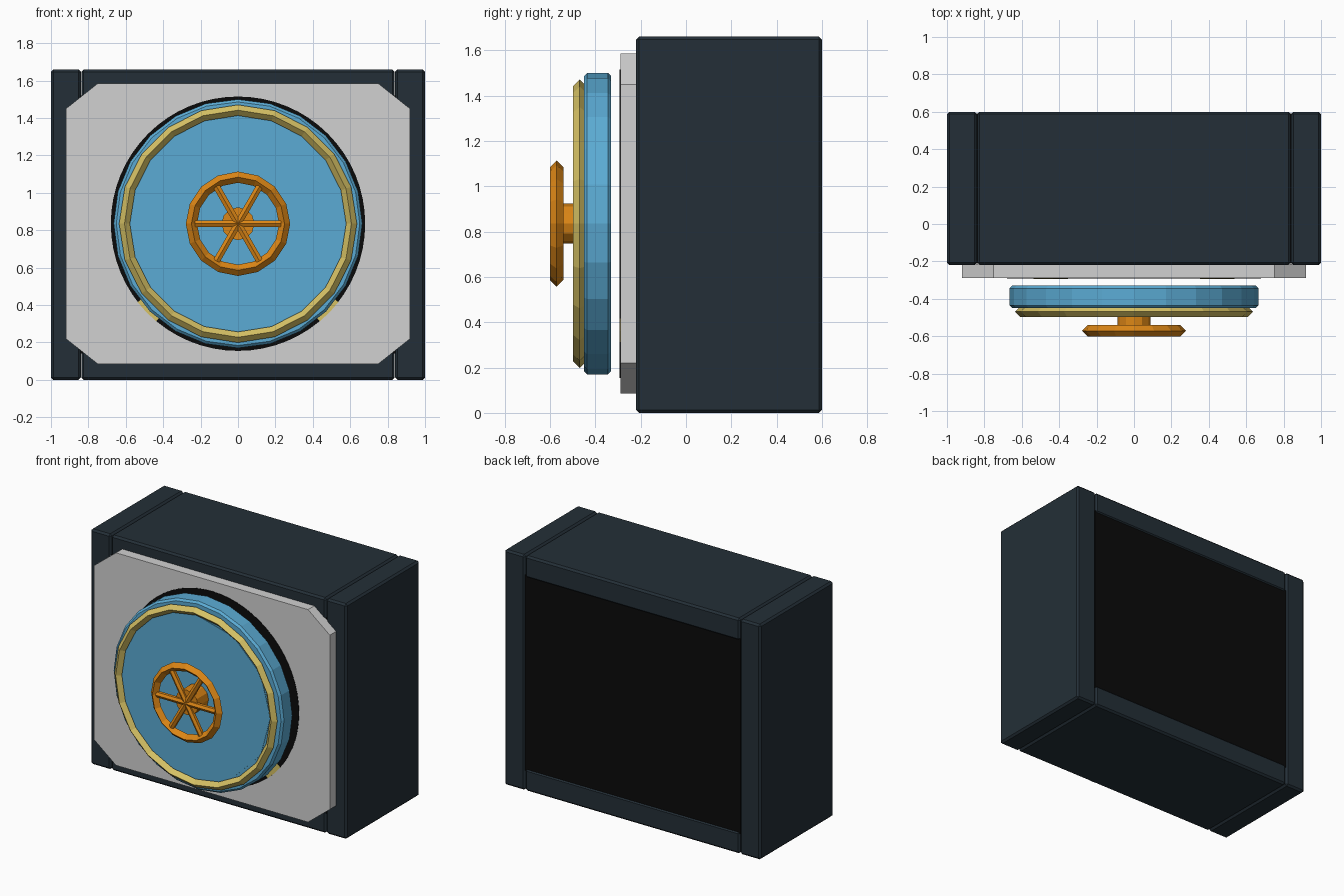
import bpy, bmesh, math
from mathutils import Matrix, Vector

if "Cube" in bpy.data.objects:
    bpy.data.objects.remove(bpy.data.objects["Cube"])

CZ = 0.835          # height of the door centre


def material(name, rgb):
    m = bpy.data.materials.new(name)
    m.diffuse_color = (*rgb, 1)
    m.use_nodes = True
    m.node_tree.nodes["Principled BSDF"].inputs["Base Color"].default_value = m.diffuse_color
    return m


NAVY = material("dark navy", (0.017, 0.028, 0.038))
BLACK = material("black", (0.003, 0.003, 0.003))
GREY = material("light grey", (0.64, 0.64, 0.64))
BLUE = material("sky blue", (0.105, 0.41, 0.66))
GOLD = material("gold", (0.68, 0.54, 0.13))
ORANGE = material("orange", (0.72, 0.24, 0.008))


def make(name, bm, mat, bevel=0):
    bmesh.ops.recalc_face_normals(bm, faces=bm.faces)
    me = bpy.data.meshes.new(name)
    bm.to_mesh(me)
    bm.free()
    me.materials.append(mat)
    ob = bpy.data.objects.new(name, me)
    bpy.context.collection.objects.link(ob)
    if bevel:
        b = ob.modifiers.new("bevel", 'BEVEL')
        b.width, b.segments = bevel, 1
        b.limit_method, b.angle_limit = 'ANGLE', math.radians(50)
    return ob


def box(name, x, y, z, mat, bevel=0):
    bm = bmesh.new()
    bmesh.ops.create_cube(bm, size=1)
    for v in bm.verts:
        v.co = [(lo + hi) / 2 + c * (hi - lo) for c, (lo, hi) in zip(v.co, (x, y, z))]
    return make(name, bm, mat, bevel)


def prism(name, pts, y0, y1, mat, bevel=0):
    """Extrude an (x, z) outline from y0 to y1."""
    bm = bmesh.new()
    f = bm.faces.new([bm.verts.new((x, y0, z)) for x, z in pts])
    out = bmesh.ops.extrude_face_region(bm, geom=[f])
    for v in out["geom"]:
        if isinstance(v, bmesh.types.BMVert):
            v.co.y = y1
    return make(name, bm, mat, bevel)


def ring_points(r, n):
    return [(r * math.cos(2 * math.pi * i / n), CZ + r * math.sin(2 * math.pi * i / n))
            for i in range(n)]


def diamond_ring(name, major, minor, n, y, mat):
    """Low-poly torus with a four-sided section, facing the front."""
    bm = bmesh.new()
    loops = []
    for dr, dy in ((minor, 0), (0, -minor), (-minor, 0), (0, minor)):
        loops.append([bm.verts.new((px, y + dy, pz)) for px, pz in ring_points(major + dr, n)])
    for k in range(4):
        a, b = loops[k], loops[(k + 1) % 4]
        for i in range(n):
            j = (i + 1) % n
            bm.faces.new((a[i], a[j], b[j], b[i]))
    return make(name, bm, mat)


# Safe body: side walls, top and bottom beams, dark core showing at the back
for side, s in (("left", -1), ("right", 1)):
    box(side + "_wall", sorted((s * 0.84, s * 1.0)), (-0.22, 0.60), (0, 1.66), NAVY, 0.013)
for name, z in (("bottom_beam", (0, 0.155)), ("top_beam", (1.505, 1.66))):
    box(name, (-0.838, 0.838), (-0.22, 0.60), z, NAVY, 0.013)
box("dark_core", (-0.842, 0.842), (-0.21, 0.592), (0.14, 1.52), BLACK)

# Front plate with cut corners
plate = [(0.92, 0.22), (0.92, 1.45), (0.75, 1.585), (-0.75, 1.585),
         (-0.92, 1.45), (-0.92, 0.22), (-0.75, 0.085), (0.75, 0.085)]
prism("front_plate", plate, -0.29, -0.215, GREY)

# Painted dark opening with gold patches low on each side
prism("dark_opening", ring_points(0.68, 64), -0.2925, -0.289, BLACK)
for side, s in (("left", -1), ("right", 1)):
    arc = [math.radians(a) for a in (-50, -44, -38)]
    pts = [(s * r * math.cos(a), CZ + r * math.sin(a))
           for r, seq in ((0.681, arc), (0.55, arc[::-1])) for a in seq]
    prism(side + "_gold_patch", pts, -0.2945, -0.289, GOLD)

# Round door, its face panel and gold trim ring
prism("round_door", ring_points(0.665, 24), -0.45, -0.33, BLUE, 0.014)
prism("door_face", ring_points(0.57, 12), -0.453, -0.44, BLUE)
diamond_ring("door_trim_ring", 0.607, 0.029, 20, -0.469, GOLD)

# Hand wheel: hub, rim and three crossing bars
prism("wheel_hub", ring_points(0.088, 12), -0.57, -0.445, ORANGE)
diamond_ring("wheel_rim", 0.249, 0.03, 16, -0.571, ORANGE)
for i in range(3):
    bm = bmesh.new()
    bmesh.ops.create_cone(bm, cap_ends=True, segments=6, radius1=0.021, radius2=0.021, depth=0.46,
                          matrix=Matrix.Translation((0, -0.571, CZ))
                          @ Matrix.Rotation(math.radians(90 + 60 * i), 4, 'Y'))
    make("wheel_bar_%d" % (i + 1), bm, ORANGE)
